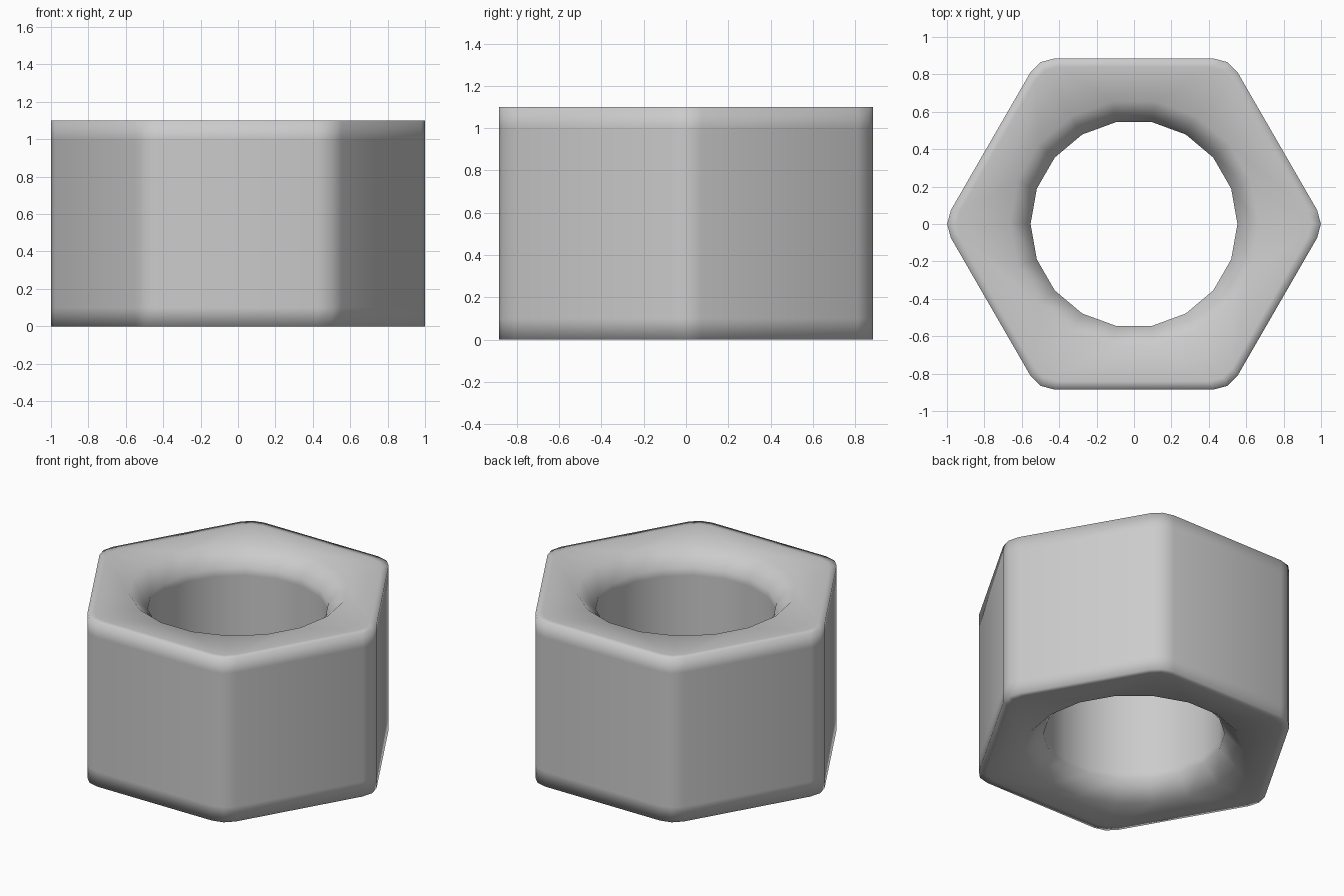
import bpy, bmesh
from math import sin, cos, tan, radians

if "Cube" in bpy.data.objects:
    bpy.data.objects.remove(bpy.data.objects["Cube"])

H = 1.1            # nut height
APOTHEM = 0.885    # centre to flat
CORNER = 0.085     # rounding of the vertical corners


def hex_ring(z, inset=0.0):
    """Hexagon with two-segment rounded corners: 18 points."""
    a = APOTHEM - inset
    k = a / APOTHEM
    tip = a / cos(radians(30))
    off = CORNER * k
    rad = off / tan(radians(30))
    mid = tip - rad * (1 / cos(radians(30)) - 1)
    pts = []
    for i in range(6):
        t = radians(60 * i)
        for x, y in ((tip - off / 2, -off * cos(radians(30))), (mid, 0),
                     (tip - off / 2, off * cos(radians(30)))):
            pts.append((x * cos(t) - y * sin(t), x * sin(t) + y * cos(t), z))
    return pts


def round_ring(z, r):
    """18-sided circle, aligned with the hexagon points."""
    return [(r * cos(radians(20 * i - 20)), r * sin(radians(20 * i - 20)), z)
            for i in range(18)]


# cross-section as a closed loop of rings: outside up, through the bore down
rings = [
    hex_ring(0), hex_ring(0.1), hex_ring(H - 0.1), hex_ring(H),
    hex_ring(H, 0.045),
    round_ring(H, 0.665), round_ring(H - 0.11, 0.553), round_ring(H - 0.16, 0.553),
    round_ring(0.16, 0.553), round_ring(0.11, 0.553), round_ring(0, 0.665),
    hex_ring(0, 0.045),
]

bm = bmesh.new()
loops = [[bm.verts.new(p) for p in ring] for ring in rings]
for n, a in enumerate(loops):
    b = loops[(n + 1) % len(loops)]
    for i in range(18):
        j = (i + 1) % 18
        bm.faces.new((a[i], a[j], b[j], b[i])).smooth = True
bmesh.ops.recalc_face_normals(bm, faces=bm.faces)

# hex nut
mesh = bpy.data.meshes.new("hex_nut")
bm.to_mesh(mesh)
bm.free()
nut = bpy.data.objects.new("hex_nut", mesh)
bpy.context.collection.objects.link(nut)
